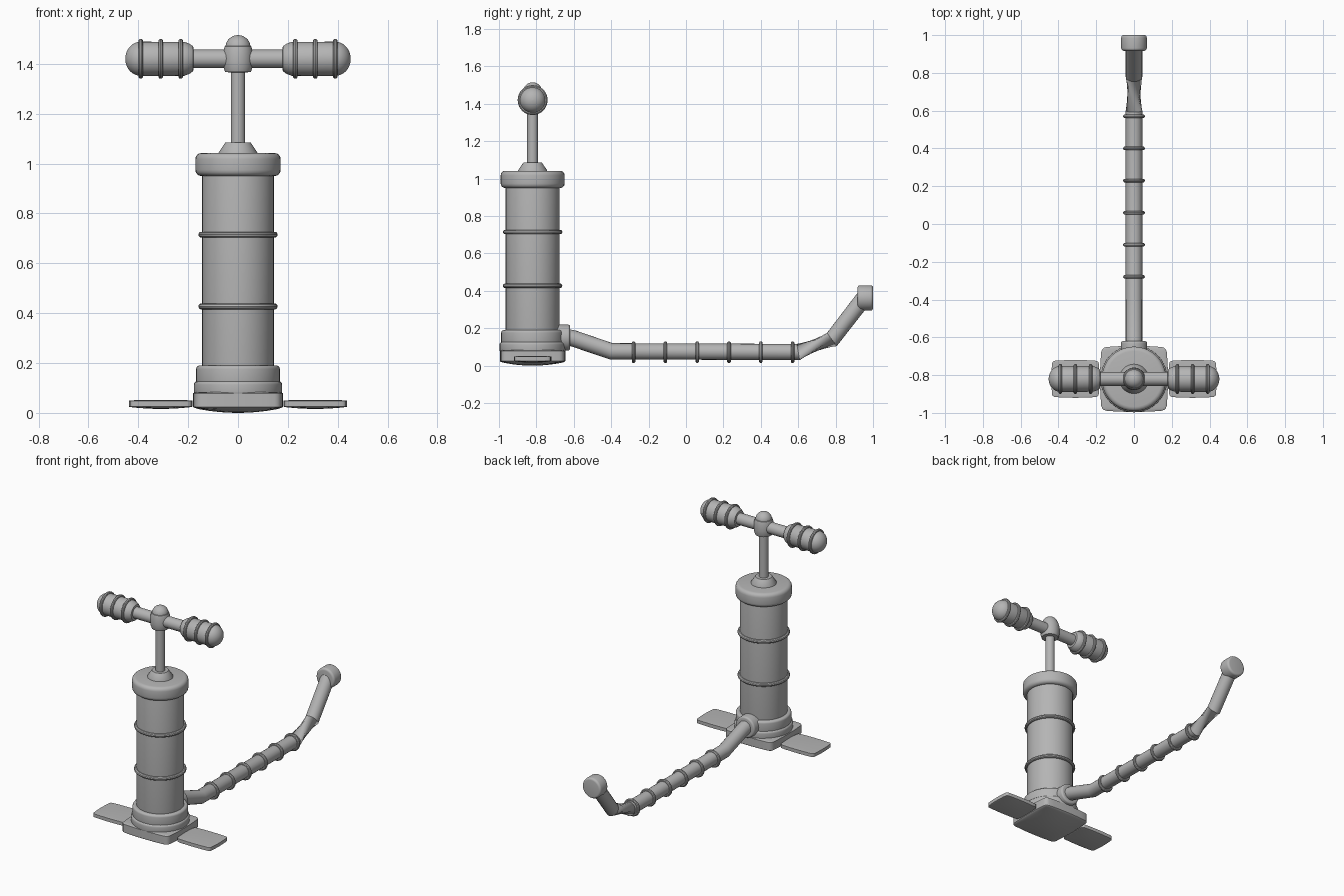
import bpy, bmesh, math
from mathutils import Vector, Matrix

if "Cube" in bpy.data.objects:
    bpy.data.objects.remove(bpy.data.objects["Cube"])

BODY_Y = -0.82
BAR_Z = 1.42

grey = bpy.data.materials.new("plain grey")
grey.use_nodes = True
grey.diffuse_color = (0.46, 0.46, 0.46, 1)
grey.node_tree.nodes["Principled BSDF"].inputs["Base Color"].default_value = grey.diffuse_color


def finish(name, bm):
    bmesh.ops.recalc_face_normals(bm, faces=bm.faces)
    mesh = bpy.data.meshes.new(name)
    bm.to_mesh(mesh)
    bm.free()
    mesh.materials.append(grey)
    obj = bpy.data.objects.new(name, mesh)
    bpy.context.collection.objects.link(obj)
    bpy.ops.object.select_all(action='DESELECT')
    obj.select_set(True)
    bpy.context.view_layer.objects.active = obj
    bpy.ops.object.shade_smooth_by_angle(angle=math.radians(35))
    return obj


def loft(bm, rings):
    """Skin a list of equally sized point rings and cap both ends."""
    loops = [[bm.verts.new(p) for p in ring] for ring in rings]
    n = len(loops[0])
    for a, b in zip(loops, loops[1:]):
        for i in range(n):
            j = (i + 1) % n
            bm.faces.new((a[i], a[j], b[j], b[i]))
    bm.faces.new(loops[0])
    bm.faces.new(loops[-1])


def turned(name, profile, origin=(0, BODY_Y, 0), axis=(0, 0, 1), sides=40):
    """Turn a (radius, height) profile around an axis."""
    turn = Vector(axis).to_track_quat('Z', 'Y')
    rings = []
    for r, h in profile:
        ring = []
        for i in range(sides):
            a = math.tau * i / sides
            ring.append(Vector(origin) + turn @ Vector((r * math.cos(a), r * math.sin(a), h)))
        rings.append(ring)
    bm = bmesh.new()
    loft(bm, rings)
    return finish(name, bm)


def drum(r, low, high, b):
    """Profile of a cylinder with rounded rims."""
    arc = [math.pi / 2 * k / 4 for k in range(5)]
    bottom = [(r - b + b * math.sin(a), low + b - b * math.cos(a)) for a in arc]
    top = [(r - b + b * math.cos(a), high - b + b * math.sin(a)) for a in arc]
    return bottom + top


def dome(r, low, height):
    return [(r * math.cos(a) + 0.0005, low + height * math.sin(a))
            for a in (math.pi / 2 * k / 8 for k in range(9))]


def hoop(name, centre, axis, major, minor):
    """Round ring embedded in the surface of a tube."""
    bm = bmesh.new()
    turn = Vector(axis).to_track_quat('Z', 'Y')
    rows = []
    for i in range(40):
        a = math.tau * i / 40
        row = []
        for k in range(10):
            t = math.tau * k / 10
            r = major + minor * math.cos(t)
            p = Vector((r * math.cos(a), r * math.sin(a), minor * math.sin(t)))
            row.append(bm.verts.new(Vector(centre) + turn @ p))
        rows.append(row)
    for i in range(40):
        a, b = rows[i], rows[(i + 1) % 40]
        for k in range(10):
            m = (k + 1) % 10
            bm.faces.new((a[k], b[k], b[m], a[m]))
    return finish(name, bm)


def slab(name, cx, hx, hy, low, high, belly, rim):
    """Pillowy plate: bowed sides, rounded rim and a bulging underside."""
    bm = bmesh.new()
    bmesh.ops.create_cube(bm, size=2)
    bmesh.ops.bevel(bm, geom=bm.edges[:], offset=rim, segments=3, profile=0.5, affect='EDGES')
    bmesh.ops.subdivide_edges(bm, edges=[e for e in bm.edges if e.calc_length() > 0.9],
                              cuts=7, use_grid_fill=True)
    mid, half = (low + high) / 2, (high - low) / 2
    for v in bm.verts:
        x, y, z = v.co
        bow = (1 - x * x) * (1 - y * y)
        v.co.x = cx + hx * x * (1 - 0.05 * y * y)
        v.co.y = BODY_Y + hy * y * (1 - 0.05 * x * x)
        v.co.z = mid + half * z + (bow * belly * (-1 if z < 0 else 0.3) if abs(z) > 0.5 else 0)
    return finish(name, bm)


# Foot plate and pedals
slab("base_plate", 0, 0.18, 0.175, 0.02, 0.083, 0.02, 0.14)
for side, s in (("left", 1), ("right", -1)):
    slab(side + "_pedal", s * 0.31, 0.128, 0.1, 0.024, 0.05, 0.008, 0.12)

# Barrel
turned("base_flange", drum(0.177, 0.07, 0.127, 0.014))
turned("base_collar", drum(0.168, 0.11, 0.19, 0.014))
turned("barrel", drum(0.144, 0.12, 1.0, 0.005))
for i, z in enumerate((0.427, 0.715)):
    hoop(f"barrel_ring_{i + 1}", (0, BODY_Y, z), (0, 0, 1), 0.147, 0.012)
turned("barrel_cap", drum(0.171, 0.95, 1.042, 0.024))
turned("rod_seal", [(0.078, 1.03), (0.078, 1.044), (0.055, 1.078), (0.05, 1.085), (0.03, 1.085)])

# Rod and handle
turned("plunger_rod", [(0.029, 1.0), (0.029, 1.4)], sides=24)
turned("handle_hub", [(0.04, 1.366), (0.052, 1.368), (0.058, 1.385), (0.06, 1.41), (0.059, 1.45),
                      (0.053, 1.47), (0.045, 1.475)])
turned("hub_knob", dome(0.05, 1.465, 0.05))
turned("crossbar", [(0.037, -0.25), (0.037, 0.25)], (0, BODY_Y, BAR_Z), (1, 0, 0), 28)
for side, s in (("left", 1), ("right", -1)):
    grip = [(0.037, 0.178), (0.05, 0.18), (0.06, 0.194), (0.068, 0.215)] + dome(0.068, 0.39, 0.062)
    turned(side + "_grip", grip, (0, BODY_Y, BAR_Z), (s, 0, 0))
    for i, x in enumerate((0.23, 0.31, 0.39)):
        hoop(f"{side}_grip_ring_{i + 1}", (s * x, BODY_Y, BAR_Z), (1, 0, 0), 0.07, 0.01)

# Hose: tube along a bent path, twisted by a quarter turn before the last bend
turned("hose_socket", drum(0.07, -0.72, -0.62, 0.012), (0, 0, 0.15), (0, 1, 0))
path = [Vector(p) for p in ((0, -0.7, 0.165), (0, -0.6, 0.145), (0, -0.4, 0.077), (0, 0.6, 0.073),
                            (0, 0.78, 0.14), (0, 0.95, 0.36))]
rings = []
for i, p in enumerate(path):
    before = (p - path[i - 1]).normalized() if i > 0 else Vector()
    after = (path[i + 1] - p).normalized() if i < len(path) - 1 else Vector()
    along = (before + after).normalized()
    up = Vector((1, 0, 0)).cross(along)
    twist = math.pi / 2 if i > 3 else 0
    angles = [math.tau * k / 20 + twist for k in range(20)]
    rings.append([p + 0.044 * (Vector((math.cos(a), 0, 0)) + up * math.sin(a)) for a in angles])
hose = bmesh.new()
loft(hose, rings)
finish("hose", hose)
for i in range(6):
    hoop(f"hose_ring_{i + 1}", (0, -0.28 + 0.17 * i, 0.072), (0, 1, 0), 0.048, 0.01)
turned("hose_nozzle", drum(0.068, 0.917, 1.0, 0.014), (0, 0, 0.362), (0, 1, 0))
